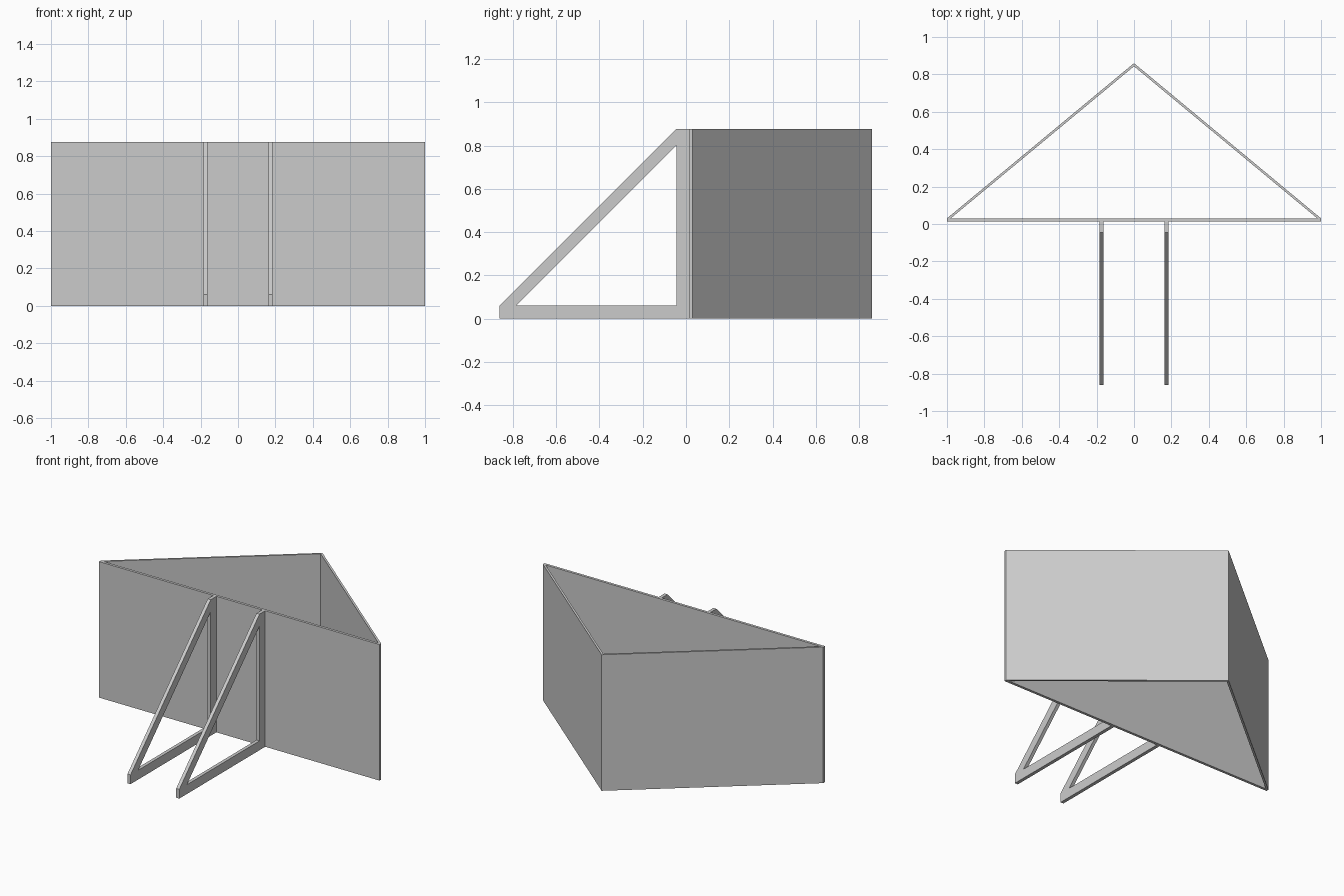
import bpy
import bmesh
from mathutils import Vector

cube = bpy.data.objects.get("Cube")
if cube:
    bpy.data.objects.remove(cube, do_unlink=True)

HEIGHT = 0.877

grey = bpy.data.materials.new("plain_grey")
grey.use_nodes = True
colour = (0.6, 0.6, 0.6, 1)
grey.diffuse_color = colour
grey.node_tree.nodes["Principled BSDF"].inputs["Base Color"].default_value = colour


def prism(name, quads, depth):
    """Extrude adjoining flat faces, sharing corners, along the depth vector."""
    bm = bmesh.new()
    corners = {}

    def vert(p):
        if p not in corners:
            corners[p] = bm.verts.new(p)
        return corners[p]

    faces = [bm.faces.new([vert(p) for p in q]) for q in quads]
    bmesh.ops.recalc_face_normals(bm, faces=faces)
    ext = bmesh.ops.extrude_face_region(bm, geom=faces, use_keep_orig=True)
    moved = [g for g in ext["geom"] if isinstance(g, bmesh.types.BMVert)]
    bmesh.ops.translate(bm, verts=moved, vec=Vector(depth))
    bmesh.ops.recalc_face_normals(bm, faces=bm.faces)
    mesh = bpy.data.meshes.new(name)
    bm.to_mesh(mesh)
    bm.free()
    mesh.materials.append(grey)
    obj = bpy.data.objects.new(name, mesh)
    bpy.context.collection.objects.link(obj)
    return obj


# Front panel
FRONT, BACK, APEX = 0.013, 0.03, 0.86
prism("front_panel", [[(-1, FRONT, 0), (1, FRONT, 0), (1, BACK, 0), (-1, BACK, 0)]],
      (0, 0, HEIGHT))

# Two slanting walls that meet at the rear corner
for side, name in ((1, "left_wall"), (-1, "right_wall")):
    prism(name, [[(side, BACK, 0), (0, APEX, 0),
                  (0, APEX - 0.017, 0), (side * 0.98, BACK, 0)]], (0, 0, HEIGHT))

# Triangular support frames: outer and inner outlines in (y, z)
BAR, TOE = -0.045, -0.862
outer = [(TOE, 0), (FRONT, 0), (FRONT, HEIGHT), (BAR, HEIGHT), (TOE, 0.06)]
inner = [(-0.785, 0.06), (BAR, 0.06), (BAR, 0.8)]
strips = [
    [outer[0], outer[1], inner[1], inner[0], outer[4]],   # foot
    [outer[1], outer[2], outer[3], inner[2], inner[1]],   # upright
    [outer[3], outer[4], inner[0], inner[2]],             # brace
]
for x, name in ((0.163, "left_support_frame"), (-0.185, "right_support_frame")):
    prism(name, [[(x, y, z) for y, z in s] for s in strips], (0.022, 0, 0))
